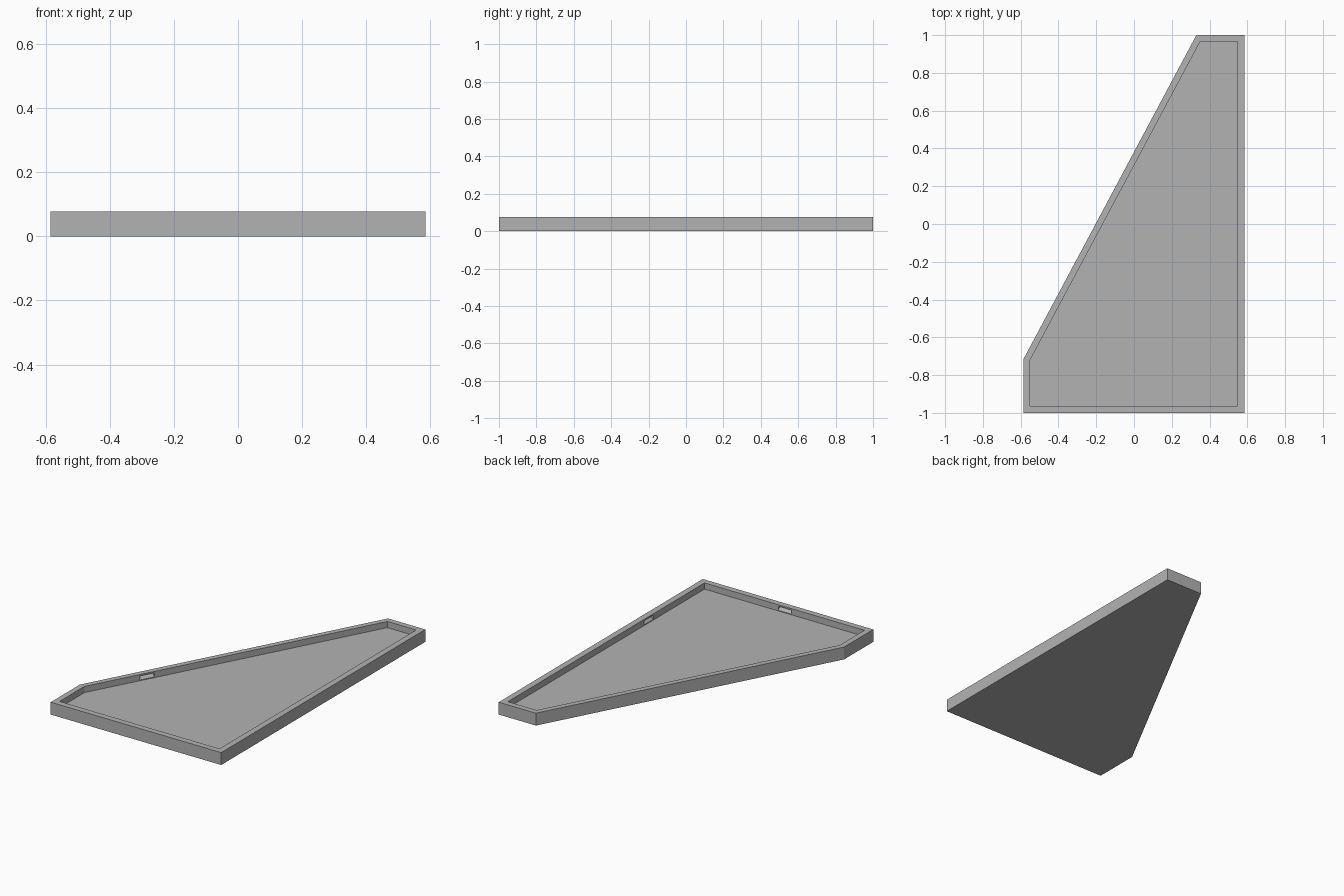
import bpy
import bmesh
from mathutils import Vector

if "Cube" in bpy.data.objects:
    bpy.data.objects.remove(bpy.data.objects["Cube"], do_unlink=True)

HEIGHT, FLOOR = 0.077, 0.0385
OUTER = [(-0.585, -1), (0.585, -1), (0.585, 1), (0.33, 1), (-0.585, -0.715)]
INNER = [(-0.55, -0.963), (0.547, -0.963), (0.547, 0.965), (0.35, 0.965), (-0.55, -0.72)]

grey = bpy.data.materials.new("plain grey")
grey.use_nodes = True
grey.diffuse_color = (0.45, 0.45, 0.45, 1)
grey.node_tree.nodes["Principled BSDF"].inputs["Base Color"].default_value = grey.diffuse_color


def make_object(name, bm):
    bmesh.ops.recalc_face_normals(bm, faces=bm.faces)
    mesh = bpy.data.meshes.new(name)
    bm.to_mesh(mesh)
    bm.free()
    mesh.materials.append(grey)
    obj = bpy.data.objects.new(name, mesh)
    bpy.context.collection.objects.link(obj)
    return obj


def bridge(bm, a, b):
    for i in range(len(a)):
        j = (i + 1) % len(a)
        bm.faces.new((a[i], a[j], b[j], b[i]))


# Tray: base, outer walls, flat rim, inner walls and recessed floor
bm = bmesh.new()
loops = [[bm.verts.new((x, y, z)) for x, y in outline]
         for outline, z in ((OUTER, 0), (OUTER, HEIGHT), (INNER, HEIGHT), (INNER, FLOOR))]
for lower, upper in zip(loops, loops[1:]):
    bridge(bm, lower, upper)
bm.faces.new(loops[0])
bm.faces.new(loops[-1])
tray = make_object("tray", bm)

# Ramped clip pockets in three inner walls: centre, outward direction
slant = Vector((INNER[3][0] - INNER[4][0], INNER[3][1] - INNER[4][1], 0)).normalized()
slant_out = Vector((-slant.y, slant.x, 0))
slant_mid = Vector((*INNER[4], 0)) + slant * 0.395
POCKETS = [("left_pocket_cutter", Vector((0.547, -0.415, 0)), Vector((1, 0, 0))),
           ("front_pocket_cutter", Vector((-0.005, -0.963, 0)), Vector((0, -1, 0))),
           ("slant_pocket_cutter", slant_mid, slant_out)]
SECTION = [(-0.004, FLOOR + 0.0005), (-0.004, 0.068), (0.025, 0.068)]

for name, centre, out in POCKETS:
    along = Vector((-out.y, out.x, 0))
    bm = bmesh.new()
    ends = [[bm.verts.new(centre + out * d + along * s + Vector((0, 0, z)))
             for d, z in SECTION] for s in (-0.046, 0.046)]
    bridge(bm, *ends)
    for end in ends:
        bm.faces.new(end)
    cutter = make_object(name, bm)
    cutter.hide_render = True
    cutter.hide_set(True)
    cut = tray.modifiers.new(name, "BOOLEAN")
    cut.operation = "DIFFERENCE"
    cut.solver = "EXACT"
    cut.object = cutter
